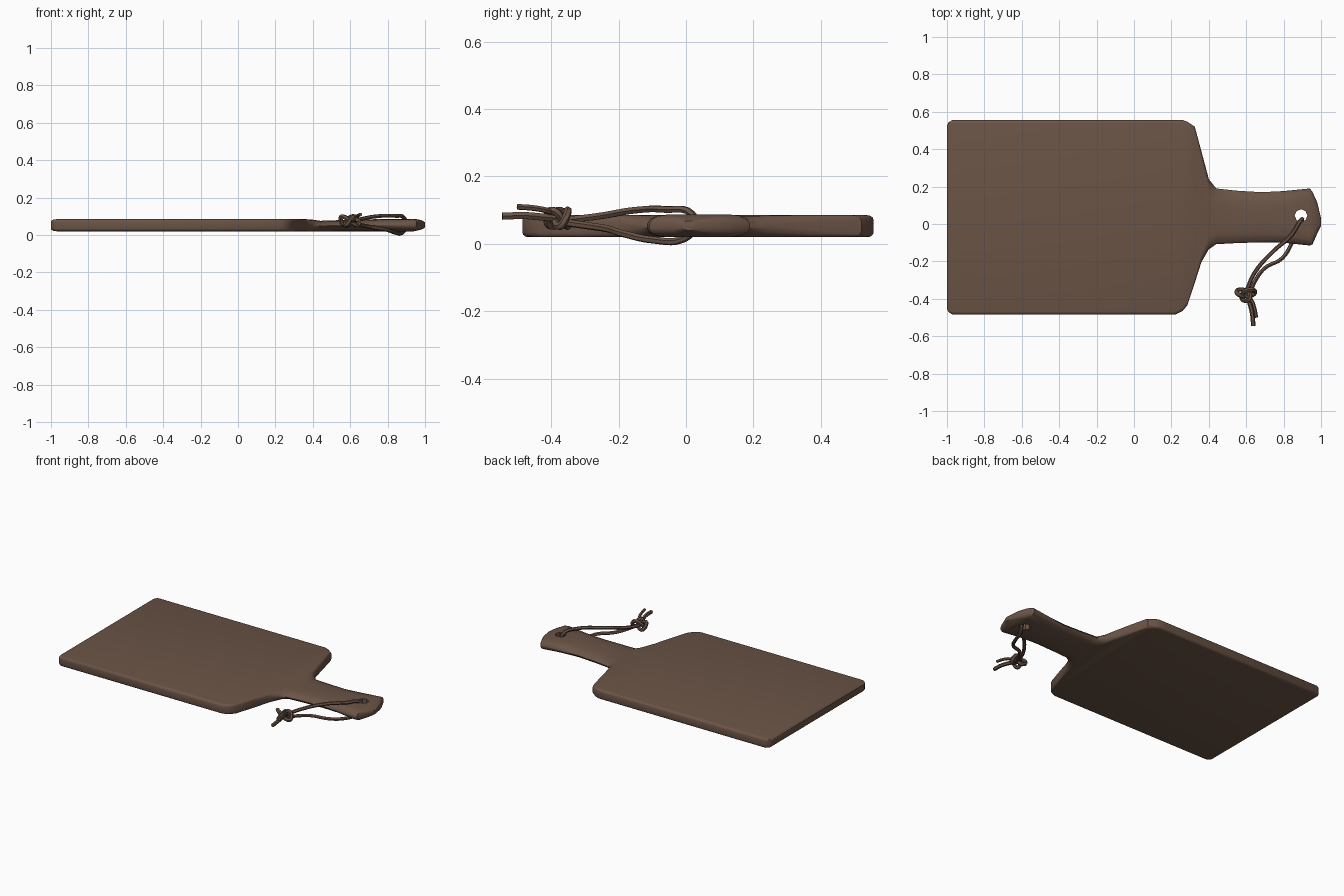
import bpy, bmesh, math
from mathutils import Vector

cube = bpy.data.objects.get("Cube")
if cube:
    bpy.data.objects.remove(cube, do_unlink=True)


def make_material(name, rgb):
    mat = bpy.data.materials.new(name)
    mat.use_nodes = True
    mat.diffuse_color = (*rgb, 1)
    mat.node_tree.nodes["Principled BSDF"].inputs["Base Color"].default_value = (*rgb, 1)
    return mat


brown = make_material("dark walnut brown", (0.145, 0.088, 0.061))


def add_object(name, data):
    obj = bpy.data.objects.new(name, data)
    bpy.context.scene.collection.objects.link(obj)
    data.materials.append(brown)
    return obj


def activate(obj):
    bpy.ops.object.select_all(action='DESELECT')
    obj.select_set(True)
    bpy.context.view_layer.objects.active = obj


def rounded_section(bm, x, y0, y1, z0, z1, ry, rz, steps=4):
    """Ring of vertices: a rectangle across x with elliptical corners."""
    ring = []
    for quarter, (sy, sz) in enumerate([(1, 1), (-1, 1), (-1, -1), (1, -1)]):
        cy = y1 - ry if sy > 0 else y0 + ry
        cz = z1 - rz if sz > 0 else z0 + rz
        for i in range(steps):
            a = math.pi / 2 * (quarter + i / (steps - 1))
            ring.append(bm.verts.new((x, cy + ry * math.cos(a), cz + rz * math.sin(a))))
    return ring


# Board and handle: one loft along x (x, y0, y1, z0, z1, corner width, corner height)
B, T = 0.02, 0.085
sections = [
    (-1.0, -0.455, 0.525, B + .012, T - .012, .01, .008),
    (-0.99, -0.472, 0.545, B + .003, T - .003, .014, .012),
    (-0.97, -0.485, 0.556, B, T, .018, .014),
    (0.22, -0.485, 0.556, B, T, .018, .014),
    (0.26, -0.465, 0.556, B, T, .018, .014),
    (0.285, -0.435, 0.547, B, T, .02, .014),
    (0.325, -0.315, 0.52, B, T, .03, .016),
    (0.36, -0.205, 0.39, B, T, .05, .02),
    (0.40, -0.135, 0.24, B, .082, .08, .026),
    (0.44, -0.108, 0.19, B, .076, .10, .027),
    (0.55, -0.102, 0.178, B, .08, .10, .029),
    (0.68, -0.098, 0.17, B, .083, .10, .031),
    (0.80, -0.10, 0.176, B, .087, .09, .031),
    (0.94, -0.115, 0.19, B, .087, .06, .027),
    (0.955, -0.108, 0.17, B + .003, .085, .05, .025),
    (0.98, -0.05, 0.115, B + .009, .08, .04, .02),
    (1.0, -0.01, 0.03, B + .02, .068, .015, .012),
]
bm = bmesh.new()
rings = [rounded_section(bm, *s) for s in sections]
for a, b in zip(rings, rings[1:]):
    for i in range(len(a)):
        j = (i + 1) % len(a)
        bm.faces.new((a[i], a[j], b[j], b[i]))
bm.faces.new(rings[0])
bm.faces.new(rings[-1])
bmesh.ops.recalc_face_normals(bm, faces=bm.faces)
mesh = bpy.data.meshes.new("cutting_board")
bm.to_mesh(mesh)
bm.free()
board = add_object("cutting_board", mesh)

# Hanging hole through the end of the handle
bpy.ops.mesh.primitive_cylinder_add(vertices=8, radius=0.034, depth=0.4, location=(0.893, 0.045, 0.05))
cutter = bpy.context.object
cutter.name = "hole_cutter"
cutter.data.materials.append(brown)
hole = board.modifiers.new("hanging_hole", 'BOOLEAN')
hole.object, hole.operation, hole.solver = cutter, 'DIFFERENCE', 'EXACT'
activate(board)
bpy.ops.object.modifier_apply(modifier=hole.name)
bpy.data.objects.remove(cutter, do_unlink=True)
activate(board)
bpy.ops.object.shade_smooth_by_angle(angle=math.radians(35))


# Leather cord: smooth paths with a low round profile
def cord(name, points, radius=0.011, cyclic=False):
    curve = bpy.data.curves.new(name, 'CURVE')
    curve.dimensions = '3D'
    curve.bevel_depth = radius
    curve.bevel_resolution = 1
    curve.resolution_u = 5
    curve.use_fill_caps = True
    spline = curve.splines.new('BEZIER')
    spline.bezier_points.add(len(points) - 1)
    for bp, p in zip(spline.bezier_points, points):
        bp.co = p
        bp.handle_left_type = bp.handle_right_type = 'AUTO'
    spline.use_cyclic_u = cyclic
    return add_object(name, curve)


cord("cord_loop", [
    (.60, -.36, .07), (.645, -.26, .082), (.74, -.15, .10), (.84, -.06, .102),
    (.89, .018, .088), (.90, .025, .05), (.88, -.01, .014), (.845, -.10, .012),
    (.79, -.185, .03), (.70, -.235, .045), (.65, -.30, .055), (.62, -.37, .065)])

# Knot: a trefoil wound tightly around the cord ends
knot_center = Vector((.598, -.375, .076))
knot = []
for i in range(18):
    t = math.tau * i / 18
    offset = Vector((.018 * (math.sin(t) + 2 * math.sin(2 * t)),
                     .012 * (math.cos(t) - 2 * math.cos(2 * t)),
                     -.024 * math.sin(3 * t)))
    knot.append(knot_center + offset)
cord("cord_knot", knot, .012, True)

# Loose ends beyond the knot
cord("cord_tail_long", [(.60, -.37, .075), (.62, -.43, .08), (.632, -.48, .084), (.638, -.545, .082)], .012)
cord("cord_tail_short", [(.59, -.38, .085), (.63, -.41, .098), (.645, -.45, .106), (.655, -.50, .11)], .009)

for name in ("cord_loop", "cord_knot", "cord_tail_long", "cord_tail_short"):
    activate(bpy.data.objects[name])
    bpy.ops.object.convert(target='MESH')
    bpy.ops.object.shade_smooth_by_angle(angle=math.radians(50))
